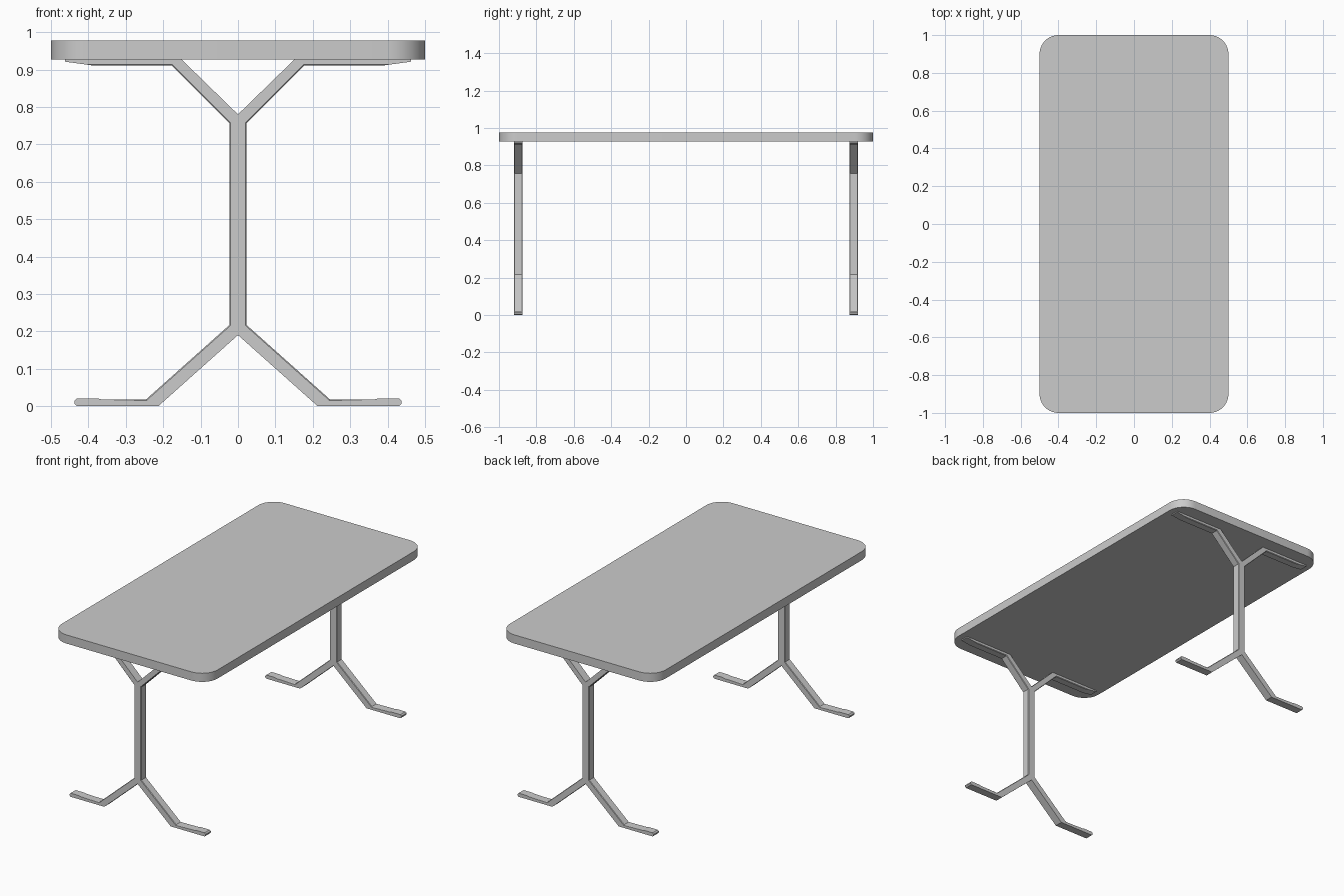
import bpy, bmesh

if "Cube" in bpy.data.objects:
    bpy.data.objects.remove(bpy.data.objects["Cube"])

def add_object(name, bm):
    bmesh.ops.recalc_face_normals(bm, faces=bm.faces)
    mesh = bpy.data.meshes.new(name)
    bm.to_mesh(mesh)
    bm.free()
    obj = bpy.data.objects.new(name, mesh)
    bpy.context.collection.objects.link(obj)
    return obj

# Tabletop: slab with rounded vertical corners
bm = bmesh.new()
bmesh.ops.create_cube(bm, size=1)
for v in bm.verts:
    v.co = (v.co.x, v.co.y * 2, 0.952 + v.co.z * 0.05)
corners = [e for e in bm.edges if abs(e.verts[0].co.z - e.verts[1].co.z) > 0.01]
bmesh.ops.bevel(bm, geom=corners, offset=0.1, segments=10, profile=0.5, affect='EDGES')
top = add_object("tabletop", bm)
bpy.context.view_layer.objects.active = top
top.select_set(True)
bpy.ops.object.shade_smooth_by_angle()
top.select_set(False)

# Leg frame: right half of the outline (x, z), from upper crotch to lower crotch
HALF = [(0, .78), (.152, .928), (.463, .928), (.463, .921), (.39, .911),
        (.178, .911), (.023, .757), (.023, .217), (.246, .018), (.365, .018),
        (.375, .021), (.43, .021), (.437, .014), (.437, .007), (.431, 0),
        (.213, 0), (0, .19)]
OUTER = {(round(s * x, 3), round(z, 3)) for x, z in HALF[4:10] for s in (1, -1)}
outline = HALF + [(-x, z) for x, z in reversed(HALF[1:-1])]
WIDTH = 0.047

def leg_frame(name, y):
    bm = bmesh.new()
    y0 = y - WIDTH / 2
    face = bm.faces.new([bm.verts.new((x, y0, z)) for x, z in outline])
    ext = bmesh.ops.extrude_face_region(bm, geom=[face], use_keep_orig=True)
    moved = [g for g in ext["geom"] if isinstance(g, bmesh.types.BMVert)]
    bmesh.ops.translate(bm, verts=moved, vec=(0, WIDTH, 0))
    bmesh.ops.recalc_face_normals(bm, faces=bm.faces)
    # Chamfer along the outer sides of arms, stem and feet
    edges = [e for e in bm.edges
             if abs(e.verts[0].co.y - e.verts[1].co.y) < 1e-5
             and all((round(v.co.x, 3), round(v.co.z, 3)) in OUTER for v in e.verts)]
    bmesh.ops.bevel(bm, geom=edges, offset=0.005, segments=1, affect='EDGES',
                    clamp_overlap=True)
    return add_object(name, bm)

leg_frame("front_leg_frame", -0.897)
leg_frame("back_leg_frame", 0.897)
